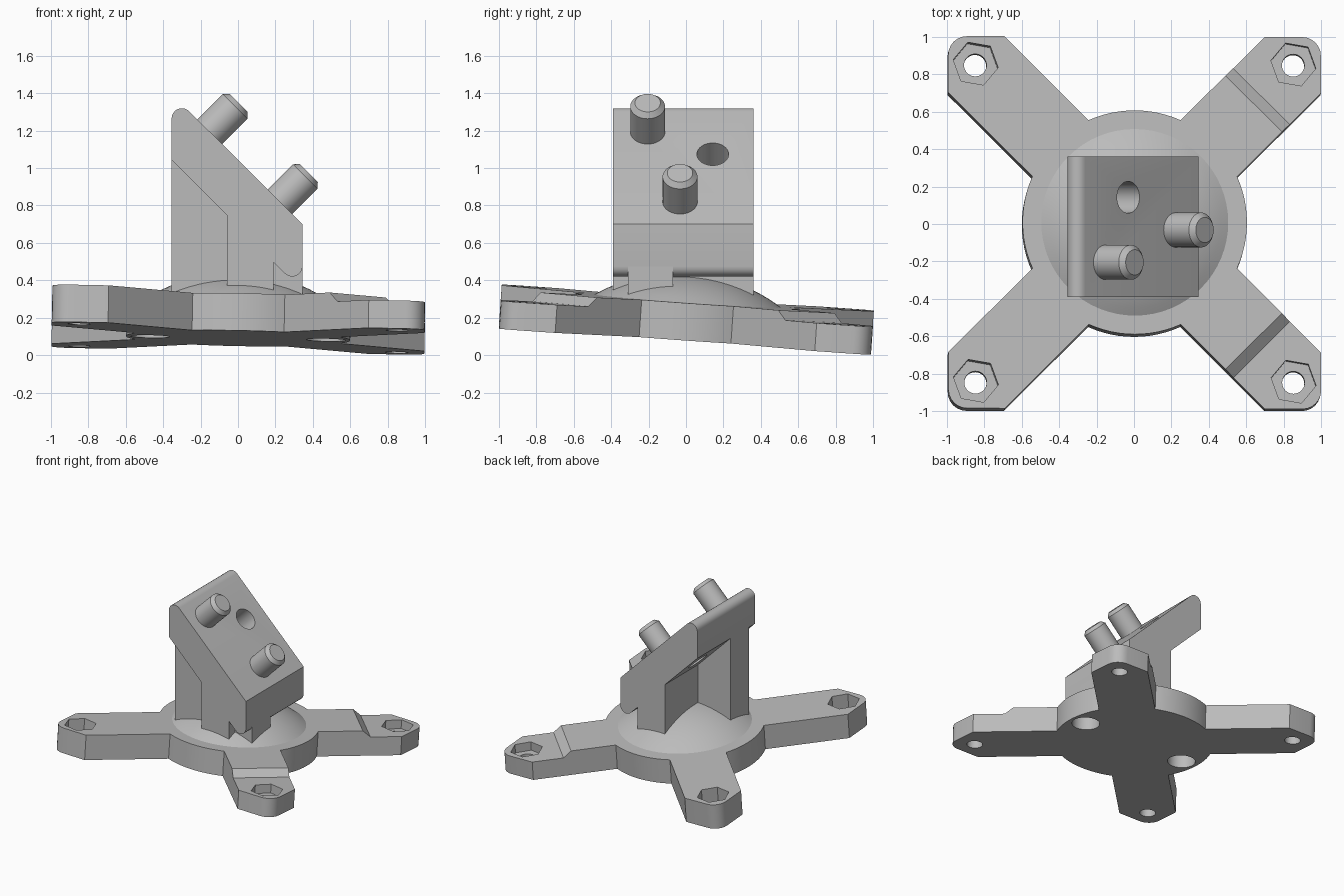
import bpy, bmesh
from math import radians, sin, cos, pi, sqrt, asin
from mathutils import Matrix, Vector

if "Cube" in bpy.data.objects:
    bpy.data.objects.remove(bpy.data.objects["Cube"], do_unlink=True)

grey = bpy.data.materials.new("plain grey")
grey.use_nodes = True
grey.diffuse_color = (0.5, 0.5, 0.5, 1)
grey.node_tree.nodes["Principled BSDF"].inputs["Base Color"].default_value = (0.5, 0.5, 0.5, 1)


def add_object(name, bm, matrix=None):
    if matrix:
        bm.transform(matrix)
    bmesh.ops.recalc_face_normals(bm, faces=bm.faces[:])
    mesh = bpy.data.meshes.new(name)
    bm.to_mesh(mesh)
    bm.free()
    mesh.materials.append(grey)
    obj = bpy.data.objects.new(name, mesh)
    bpy.context.collection.objects.link(obj)
    return obj


def prism(name, points, low, high, matrix=None):
    """Extrude a flat outline from low to high along its own z."""
    bm = bmesh.new()
    face = bm.faces.new([bm.verts.new((x, y, low)) for x, y in points])
    out = bmesh.ops.extrude_face_region(bm, geom=[face])
    verts = [g for g in out["geom"] if isinstance(g, bmesh.types.BMVert)]
    bmesh.ops.translate(bm, verts=verts, vec=(0, 0, high - low))
    return add_object(name, bm, matrix)


def lathe(name, points, matrix, steps=48):
    """Spin an (r, z) profile round the z axis."""
    bm = bmesh.new()
    verts = [bm.verts.new((r, 0, z)) for r, z in points]
    edges = [bm.edges.new(pair) for pair in zip(verts, verts[1:])]
    bmesh.ops.spin(bm, geom=verts + edges, cent=(0, 0, 0), axis=(0, 0, 1),
                   angle=2 * pi, steps=steps, use_duplicate=False)
    bmesh.ops.remove_doubles(bm, verts=bm.verts[:], dist=0.0005)
    return add_object(name, bm, matrix)


def arc(cx, cy, r, start, end, steps):
    angles = [radians(start + (end - start) * i / steps) for i in range(steps + 1)]
    return [(cx + r * cos(a), cy + r * sin(a)) for a in angles]


def circle(cx, cy, r, sides, turn=0):
    return arc(cx, cy, r, turn, turn + 360, sides)[:-1]


def cut(obj, cutters):
    """Subtract the cutters, then delete them."""
    for c in cutters:
        c.hide_render = True
        mod = obj.modifiers.new("cut", "BOOLEAN")
        mod.operation, mod.solver, mod.object = "DIFFERENCE", "EXACT", c
    graph = bpy.context.evaluated_depsgraph_get()
    mesh = bpy.data.meshes.new_from_object(obj.evaluated_get(graph))
    obj.modifiers.clear()
    obj.data = mesh
    mesh.materials.clear()
    mesh.materials.append(grey)
    for c in cutters:
        bpy.data.objects.remove(c, do_unlink=True)


def smooth(obj):
    obj.data.shade_smooth()
    obj.data.set_sharp_from_angle(angle=radians(28))


# Frames: the tilted base, and side profiles drawn in x and z
lean = Vector((0, 0, 1)).rotation_difference(Vector((0.02, 0.07, 1)))
tilt = Matrix.Translation((0, -0.005, 0.09)) @ lean.to_matrix().to_4x4()
side = Matrix.Rotation(pi / 2, 4, "X")

# Base: disc with four diagonal arms, one outline
disc_r, half, thick, pad = 0.6, 0.213, 0.2, 0.15
edge = 0.997
reach = 45 - asin(half / disc_r) * 180 / pi
outline = []
for k in range(4):
    quarter = arc(0, 0, disc_r, -reach, reach, 12)
    quarter += [(edge, edge - half * sqrt(2))]
    quarter += arc(edge - 0.1, edge - 0.1, 0.1, 0, 90, 6)
    quarter += [(edge - half * sqrt(2), edge)]
    turn = Matrix.Rotation(k * pi / 2, 2)
    outline += [tuple(turn @ Vector(p)) for p in quarter]
base = prism("base_plate", outline, 0, thick, tilt)

# Ramps, nut pockets and bolt holes at the arm ends
cutters = []
ramp = [(0.96, pad), (1.6, pad), (1.6, 0.3), (0.77, 0.3)]
ramp[3:] = [(0.9, 0.3), (0.9, thick)]
for k in range(4):
    spin = Matrix.Rotation(radians(45 + 90 * k), 4, "Z")
    cutters.append(prism("ramp_cutter", ramp, -0.4, 0.4, tilt @ spin @ side))
    x, y = (spin @ Vector((0.85 * sqrt(2), 0, 0))).xy
    cutters.append(prism("nut_cutter", circle(x, y, 0.122, 6, -10), 0.08, 0.4, tilt))
    cutters.append(prism("bolt_cutter", circle(x, y, 0.06, 32), -0.2, 0.4, tilt))

# Two blind round pockets underneath
for x in (-0.47, 0.47):
    cutters.append(prism("pocket_cutter", circle(x, 0, 0.105, 32), -0.1, 0.14, tilt))
cut(base, cutters)
smooth(base)

# Shallow dome on the disc
dome_r, rise = 0.5, 0.15
big = (dome_r ** 2 + rise ** 2) / (2 * rise)
cap = [(0, thick - 0.03), (dome_r, thick - 0.03)]
for i in range(13):
    r = dome_r * (1 - i / 12)
    cap.append((r, thick + sqrt(big ** 2 - r ** 2) - (big - rise)))
smooth(lathe("dome", cap, tilt, 64))

# Bracket: sloping plate with its foot, as one side profile
foot = 0.25
profile = [(-0.06, foot), (-0.06, 0.75), (-0.355, 1.045)]
profile += arc(-0.3, 1.265, 0.055, 180, 45, 8)
profile += [(0.345, 0.7)]
profile += arc(0.29, 0.475, 0.055, 0, -135, 8)
profile += [(0.19, 0.497), (0.19, foot)]
bracket = prism("sloped_bracket", profile, -0.36, 0.39, side)

# Positions along the slope, whose normal points to +x and up
slope = Matrix.Rotation(pi / 4, 4, "Y")


def on_slope(x, y):
    return Matrix.Translation((x, y, 1.045 - x)) @ slope


cut(bracket, [prism("hole_cutter", circle(0, 0, 0.085, 40), -0.6, 0.2,
                    on_slope(-0.03, 0.143))])
smooth(bracket)

# Web under the plate, running the full depth of the bracket
web = [(-0.355, foot), (-0.355, 1.1), (0.345, 0.55), (0.345, foot)]
prism("support_web", web, 0.07, 0.31, side)

# Chamfered pegs
peg = [(0, -0.1), (0.093, -0.1), (0.093, 0.19), (0.068, 0.217), (0, 0.217)]
for name, x, y in (("upper_peg", -0.15, -0.205), ("lower_peg", 0.225, -0.032)):
    smooth(lathe(name, peg, on_slope(x, y)))
